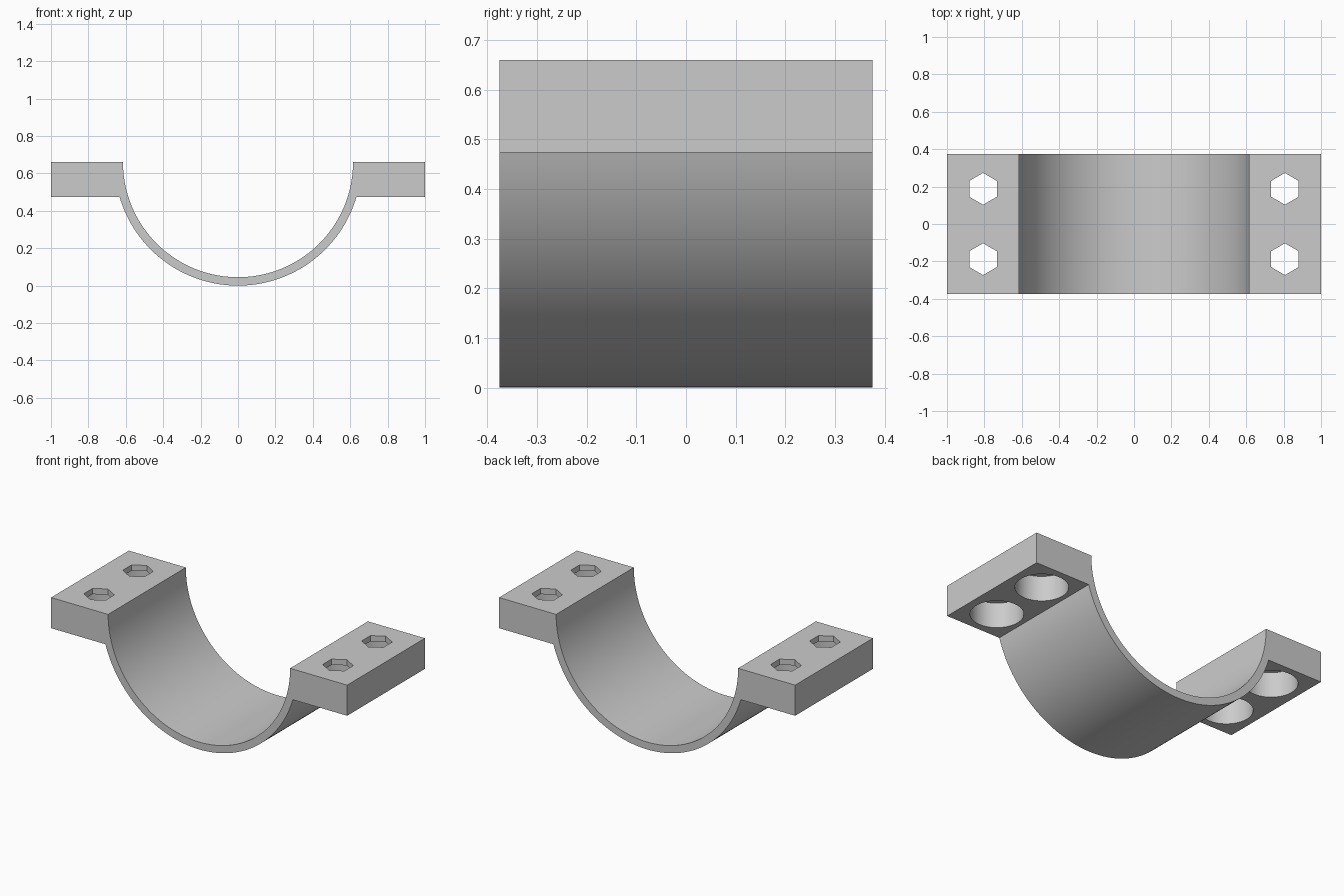
import bpy, bmesh, math

if "Cube" in bpy.data.objects:
    bpy.data.objects.remove(bpy.data.objects["Cube"])

HALF_DEPTH = 0.375
TOP, FLANGE_BOTTOM = 0.66, 0.473
R_OUT, R_IN = 0.66, 0.615
SEGMENTS = 72

grey = bpy.data.materials.new("plain grey")
grey.diffuse_color = (0.6, 0.6, 0.6, 1)
grey.use_nodes = True
grey.node_tree.nodes["Principled BSDF"].inputs["Base Color"].default_value = grey.diffuse_color


def prism(name, outline, axis, start, length):
    """Extrude a closed 2D outline along y (outline = x, z) or z (outline = x, y)."""
    bm = bmesh.new()
    pts = [(a, start, b) if axis == "y" else (a, b, start) for a, b in outline]
    face = bm.faces.new([bm.verts.new(p) for p in pts])
    new = bmesh.ops.extrude_face_region(bm, geom=[face])["geom"]
    move = (0, length, 0) if axis == "y" else (0, 0, length)
    bmesh.ops.translate(bm, vec=move, verts=[v for v in new if isinstance(v, bmesh.types.BMVert)])
    bmesh.ops.recalc_face_normals(bm, faces=bm.faces)
    mesh = bpy.data.meshes.new(name)
    bm.to_mesh(mesh)
    bm.free()
    obj = bpy.data.objects.new(name, mesh)
    bpy.context.collection.objects.link(obj)
    mesh.materials.append(grey)
    return obj


def arc(radius, start, end, count):
    angles = [start + (end - start) * i / count for i in range(count + 1)]
    return [(radius * math.cos(a), TOP + radius * math.sin(a)) for a in angles]


def polygon(cx, cy, radius, sides):
    return [(cx + radius * math.cos(math.tau * i / sides + math.pi / 2),
             cy + radius * math.sin(math.tau * i / sides + math.pi / 2)) for i in range(sides)]


# Saddle strap with a flange on each side, as one profile
dip = math.asin((TOP - FLANGE_BOTTOM) / R_OUT)
profile = arc(R_IN, math.pi, math.tau, SEGMENTS)
profile += [(1, TOP), (1, FLANGE_BOTTOM)]
profile += arc(R_OUT, -dip, dip - math.pi, SEGMENTS)
profile += [(-1, FLANGE_BOTTOM), (-1, TOP)]
clamp = prism("clamp_half", profile, "y", -HALF_DEPTH, 2 * HALF_DEPTH)

# Round counterbores from below, hexagonal openings through the top
cutters = []
for x in (-0.807, 0.807):
    for y in (-0.188, 0.188):
        cutters.append(prism("bore_cutter", polygon(x, y, 0.145, 64), "z", 0.4, 0.225))
        cutters.append(prism("hex_cutter", polygon(x, y, 0.085, 6), "z", 0.55, 0.2))

bpy.context.view_layer.objects.active = clamp
clamp.select_set(True)
for cutter in cutters:
    mod = clamp.modifiers.new("hole", "BOOLEAN")
    mod.operation, mod.solver, mod.object = "DIFFERENCE", "EXACT", cutter
    bpy.ops.object.modifier_apply(modifier=mod.name)
for cutter in cutters:
    bpy.data.objects.remove(cutter)

# Smooth curved walls, crisp corners
bpy.ops.object.shade_smooth_by_angle(angle=math.radians(20))
